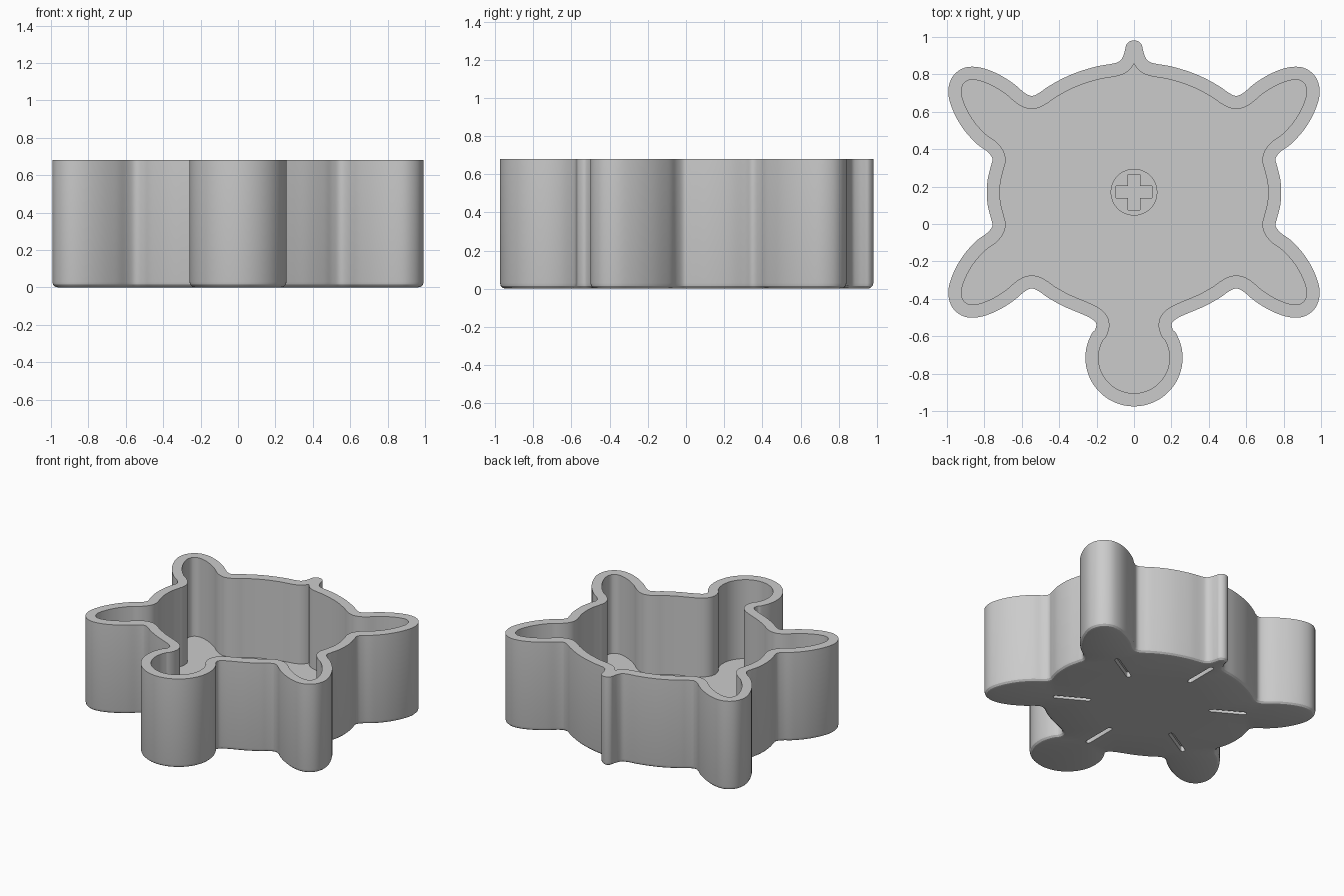
import bpy, bmesh, math
from mathutils import Vector

cube = bpy.data.objects.get("Cube")
if cube:
    bpy.data.objects.remove(cube)

HEIGHT, FLOOR, WALL, EDGE = 0.68, 0.08, 0.07, 0.03
MID = Vector((0, 0.17))          # centre of the shell

grey = bpy.data.materials.new("plain grey")
grey.use_nodes = True
COLOUR = (0.6, 0.6, 0.6, 1)
grey.diffuse_color = COLOUR
grey.node_tree.nodes["Principled BSDF"].inputs["Base Color"].default_value = COLOUR


def ring(bm, pts, z):
    verts = [bm.verts.new((p.x, p.y, z)) for p in pts]
    for i, v in enumerate(verts):
        bm.edges.new((verts[i - 1], v))
    return verts


def wall(bm, *rings):
    """Skin neighbouring rings of equal length."""
    for a, b in zip(rings, rings[1:]):
        for i in range(len(a)):
            bm.faces.new((a[i - 1], a[i], b[i], b[i - 1]))


def cap(bm, *rings):
    """Fill a flat area; rings after the first are holes in it."""
    edges = [bm.edges.get((r[i - 1], r[i])) for r in rings for i in range(len(r))]
    bmesh.ops.triangle_fill(bm, edges=edges, use_beauty=True)


def finish(bm, name):
    bmesh.ops.recalc_face_normals(bm, faces=bm.faces)
    mesh = bpy.data.meshes.new(name)
    bm.to_mesh(mesh)
    bm.free()
    mesh.materials.append(grey)
    obj = bpy.data.objects.new(name, mesh)
    bpy.context.collection.objects.link(obj)
    bpy.ops.object.select_all(action='DESELECT')
    obj.select_set(True)
    bpy.context.view_layer.objects.active = obj
    bpy.ops.object.shade_smooth_by_angle(angle=math.radians(25))


def arc(centre, radius, start, end, step):
    """Points on an arc, angles in whole degrees."""
    return [Vector(centre) + radius * Vector((math.cos(math.radians(d)), math.sin(math.radians(d))))
            for d in range(start, end + 1, step)]


def smooth_loop(pts, steps=5):
    """Closed Catmull-Rom curve through the points."""
    out, n = [], len(pts)
    for i in range(n):
        a, b, c, d = (pts[(i + k) % n] for k in (-1, 0, 1, 2))
        for s in range(steps):
            t = s / steps
            out.append(b + 0.5 * t * (c - a + t * (2 * a - 5 * b + 4 * c - d
                                                  + t * (3 * (b - c) + d - a))))
    return out


def inset(pts, dist, clean=False):
    """Move a counter-clockwise loop inward, optionally dropping crossed points."""
    out, n = [], len(pts)
    for i, p in enumerate(pts):
        t = (pts[(i + 1) % n] - pts[i - 1]).normalized()
        q = p + dist * Vector((-t.y, t.x))
        crossed = min((q - o).length for o in pts) < dist * 0.97 or q.x * p.x < -1e-9
        if not (clean and crossed):
            out.append(q)
    return out


# Right half of the outline: head, front quarter, back quarter, tail
head = arc((0, -0.715), 0.26, -90, 30, 15)
neck = [(0.208, -0.565), (0.203, -0.53), (0.235, -0.502)]
leg = [(0.787, 0.17), (0.782, 0.24), (0.765, 0.31), (0.757, 0.35), (0.785, 0.388),
       (0.84, 0.428), (0.91, 0.505), (0.965, 0.6), (0.993, 0.7), (0.972, 0.785),
       (0.91, 0.834), (0.83, 0.838), (0.74, 0.808), (0.65, 0.755), (0.585, 0.701),
       (0.545, 0.685), (0.505, 0.702)]
shell = [(x, MID.y + 0.695 * math.sqrt(1 - (x / 0.787) ** 2))
         for x in (0.46, 0.38, 0.3, 0.2, 0.11)]
flare = [(0.075, 0.872), (0.057, 0.9)]
tail = arc((0, 0.935), 0.047, 0, 90, 30)
back = leg + shell
front = [(x, 2 * MID.y - y) for x, y in back[1:-2]][::-1]
half = [Vector(p) for p in head + neck + front + back + flare + tail]
outline = smooth_loop(half + [Vector((-p.x, p.y)) for p in half[-2:0:-1]])

# Tray with a rounded bottom edge and a hollow of even wall thickness
bm = bmesh.new()
rounded = [ring(bm, inset(outline, EDGE * (1 - math.sin(a))), EDGE * (1 - math.cos(a)))
           for a in (math.radians(d) for d in (0, 30, 60, 90))]
rim = ring(bm, outline, HEIGHT)
wall(bm, *rounded, rim)
hollow = inset(outline, WALL, clean=True)
inner_rim, inner_floor = ring(bm, hollow, HEIGHT), ring(bm, hollow, FLOOR)
wall(bm, inner_rim, inner_floor)
cap(bm, rim, inner_rim)
cap(bm, inner_floor)

# Six radial grooves in the underside
grooves = []
for k in range(6):
    ang = 90 + 60 * k
    spoke = Vector((math.cos(math.radians(ang)), math.sin(math.radians(ang))))
    pts = (arc(MID + spoke * 0.66, 0.017, ang - 90, ang + 90, 30)
           + arc(MID + spoke * 0.43, 0.017, ang + 90, ang + 270, 30))
    mouth, bed = ring(bm, pts, 0), ring(bm, pts, 0.04)
    wall(bm, mouth, bed)
    cap(bm, bed)
    grooves.append(mouth)
cap(bm, rounded[0], *grooves)
finish(bm, "tray")

# Low round boss on the floor with a cross-shaped recess
bm = bmesh.new()
disc = arc(MID, 0.125, 0, 359, 8)
low, high = ring(bm, disc, FLOOR - 0.01), ring(bm, disc, FLOOR + 0.03)
wall(bm, low, high)
cap(bm, low)
ARM, THICK = 0.095, 0.032
cross = []
for k in range(4):
    c, s = round(math.cos(k * math.pi / 2)), round(math.sin(k * math.pi / 2))
    for x, y in ((ARM, -THICK), (ARM, THICK), (THICK, THICK)):
        cross.append(MID + Vector((c * x - s * y, s * x + c * y)))
cross_top, cross_bed = ring(bm, cross, FLOOR + 0.03), ring(bm, cross, FLOOR + 0.005)
wall(bm, cross_top, cross_bed)
cap(bm, high, cross_top)
cap(bm, cross_bed)
finish(bm, "floor_boss")
